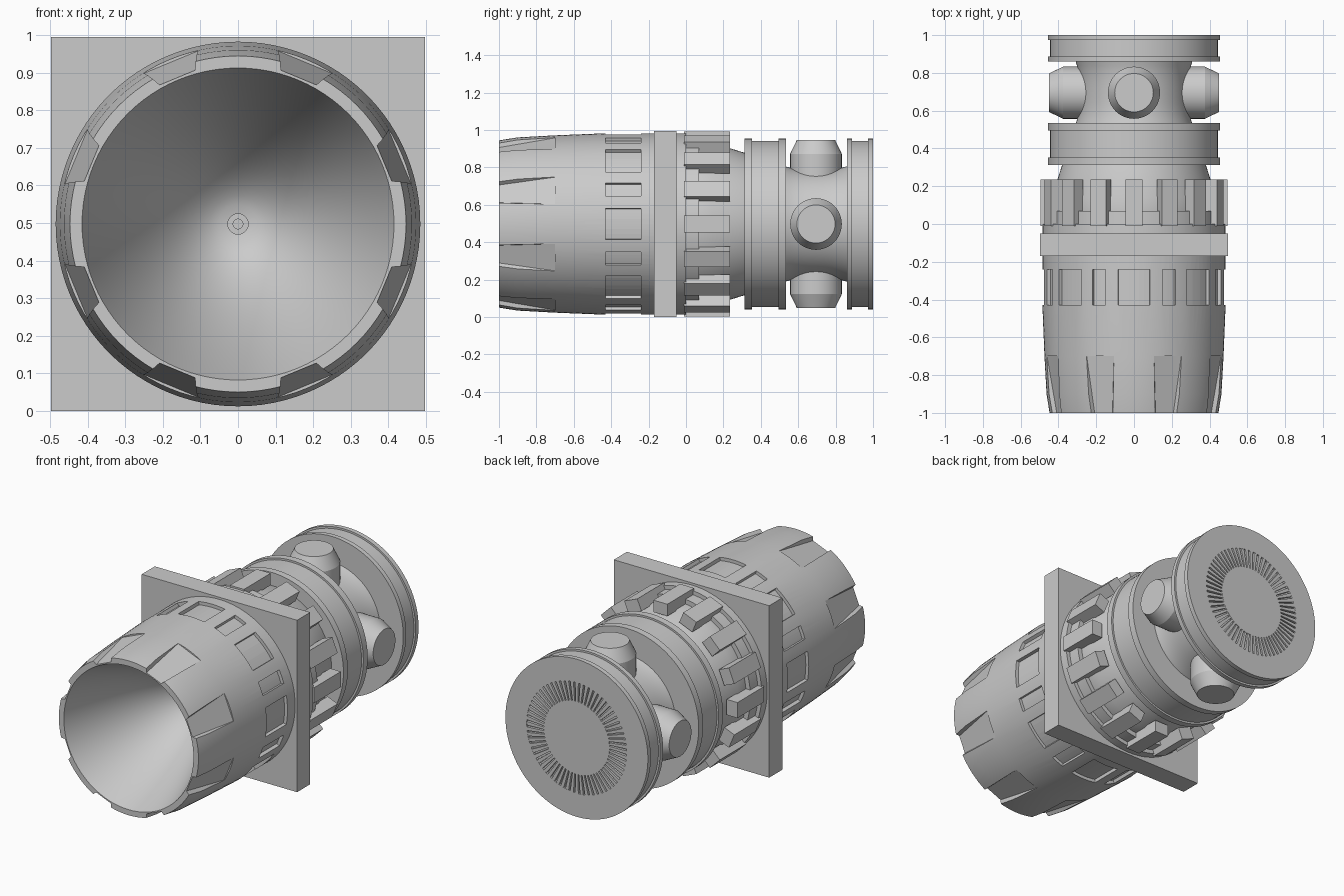
import bpy, bmesh, math
from mathutils import Matrix, Vector

cube = bpy.data.objects.get("Cube")
if cube:
    bpy.data.objects.remove(cube, do_unlink=True)

HALF = 0.4975          # half the flange width, also the axis height
AXIS = Matrix.Translation((0, 0, HALF))


def finish(name, bm, smooth=True):
    bmesh.ops.recalc_face_normals(bm, faces=bm.faces[:])
    bm.transform(AXIS)
    mesh = bpy.data.meshes.new(name)
    bm.to_mesh(mesh)
    bm.free()
    obj = bpy.data.objects.new(name, mesh)
    bpy.context.collection.objects.link(obj)
    if smooth:
        shade(obj)
    return obj


def shade(obj):
    bpy.ops.object.select_all(action='DESELECT')
    obj.select_set(True)
    bpy.context.view_layer.objects.active = obj
    bpy.ops.object.shade_smooth_by_angle(angle=math.radians(25))


def spin_y(angle):
    return Matrix.Rotation(angle, 4, 'Y')


def lathe(name, profile, steps=96):
    """Revolve (radius, y) points, starting and ending on the axis."""
    bm = bmesh.new()
    verts = [bm.verts.new((r, y, 0)) for r, y in profile]
    edges = [bm.edges.new(pair) for pair in zip(verts, verts[1:])]
    bmesh.ops.spin(bm, geom=verts + edges, cent=(0, 0, 0), axis=(0, 1, 0),
                   angle=math.tau, steps=steps, use_duplicate=False)
    bmesh.ops.remove_doubles(bm, verts=bm.verts[:], dist=1e-5)
    return finish(name, bm)


def add_hull(bm, points, angle):
    """Add a convex solid, turned about the main axis."""
    turn = spin_y(angle)
    verts = [bm.verts.new(turn @ Vector(p)) for p in points]
    res = bmesh.ops.convex_hull(bm, input=verts)
    bmesh.ops.dissolve_limit(bm, angle_limit=0.001, verts=verts,
                             edges=list({e for v in verts for e in v.link_edges}))


def add_sector(bm, r0, r1, y0, y1, angle, half, cuts=6):
    """Add a curved block that follows the round body."""
    rings = []
    for i in range(cuts + 1):
        turn = spin_y(angle - half + 2 * half * i / cuts)
        rings.append([bm.verts.new(turn @ Vector((0, y, r)))
                      for r, y in ((r0, y0), (r1, y0), (r1, y1), (r0, y1))])
    for a, b in zip(rings, rings[1:]):
        for k in range(4):
            n = (k + 1) % 4
            bm.faces.new((a[k], a[n], b[n], b[k]))
    bm.faces.new(rings[0])
    bm.faces.new(rings[-1])


def cut(target, cutter):
    mod = target.modifiers.new("cut", 'BOOLEAN')
    mod.operation = 'DIFFERENCE'
    mod.solver = 'EXACT'
    mod.object = cutter
    bpy.context.view_layer.objects.active = target
    bpy.ops.object.modifier_apply(modifier=mod.name)
    bpy.data.objects.remove(cutter, do_unlink=True)
    shade(target)


# Nozzle shell with a bell-shaped inside and a small throat
BELL_DEPTH = 0.62
bell = []
for i in range(17):
    t = 1 - i / 16
    bell.append((0.027 + 0.388 * t, -1 + BELL_DEPTH * (1 - t ** 1.8)))
throat = [(0.027, -0.34), (0.013, -0.34), (0.013, -0.3), (0, -0.3)]
shell = [(0, -0.1), (0.485, -0.1), (0.485, -0.43), (0.474, -0.7),
         (0.463, -0.9), (0.447, -1)]
nozzle = lathe("nozzle", shell + bell + throat)

# Sloping notches round the nozzle lip
bm = bmesh.new()
for i in range(8):
    add_hull(bm, [(s * w, y, r) for s in (-1, 1) for w, y, r in (
        (0.05, -1.01, 0.42), (0.1, -1.01, 0.52),
        (0.078, -0.7, 0.466), (0.1, -0.7, 0.52))],
        math.tau * (i + 0.5) / 8)
cut(nozzle, finish("notch_cutter", bm, False))

# Recessed panels, wide and narrow in turn
bm = bmesh.new()
for i in range(16):
    half = math.radians(4.5 if i % 2 else 10)
    add_sector(bm, 0.466, 0.55, -0.43, -0.24, math.tau * i / 16, half)
cut(nozzle, finish("panel_cutter", bm, False))

# Square flange
bm = bmesh.new()
bmesh.ops.create_cube(bm, size=1, matrix=Matrix.Translation((0, -0.11, 0))
                      @ Matrix.Diagonal((2 * HALF, 0.12, 2 * HALF, 1)))
finish("flange_plate", bm, False)

# Stepped, tapering collar behind the flange
lathe("collar", [(0, -0.06), (0.485, -0.06), (0.485, 0), (0.462, 0),
                 (0.462, 0.07), (0.435, 0.07), (0.435, 0.14),
                 (0.38, 0.315), (0, 0.315)])

# Gripping blocks round the collar
bm = bmesh.new()
for i in range(16):
    add_hull(bm, [(x, y, r) for x in (-0.045, 0.045) for y in (-0.01, 0.235)
                  for r in (0.425, 0.494)], math.tau * i / 16)
finish("collar_blocks", bm, False)


def drum(y0, y1, rim):
    """Profile of a drum with a raised rim at each end."""
    return [(0, y0), (0.456, y0), (0.456, y0 + rim), (0.445, y0 + rim),
            (0.445, y1 - rim), (0.456, y1 - rim), (0.456, y1)]


lathe("front_drum", drum(0.313, 0.535, 0.04) + [(0, 0.535)])

# Waisted neck between the drums
neck = [(0.29 + 0.02 * abs(k / 6) ** 3, 0.695 + 0.17 * k / 6) for k in range(-6, 7)]
lathe("neck", [(0, neck[0][1])] + neck + [(0, neck[-1][1])])

# Four chamfered bosses on the neck
bm = bmesh.new()
for i in range(4):
    turn = spin_y(math.tau * i / 4)
    for r1, r2, low, high in ((0.138, 0.138, 0.2, 0.375), (0.138, 0.102, 0.375, 0.45)):
        place = turn @ Matrix.Translation((0, 0.695, (low + high) / 2))
        bmesh.ops.create_cone(bm, cap_ends=True, segments=48, radius1=r1,
                              radius2=r2, depth=high - low, matrix=place)
finish("neck_bosses", bm)

# Rear drum with a shallow ring channel in its back face
lathe("rear_drum", drum(0.86, 1, 0.027)
      + [(0.32, 1), (0.32, 0.985), (0.21, 0.985), (0.21, 1), (0, 1)])

# Radial fins filling the channel, leaving thin slots
bm = bmesh.new()
for i in range(64):
    add_sector(bm, 0.208, 0.322, 0.98, 0.9995, math.tau * i / 64,
               math.tau / 64 * 0.33, cuts=1)
finish("rear_fins", bm, False)
